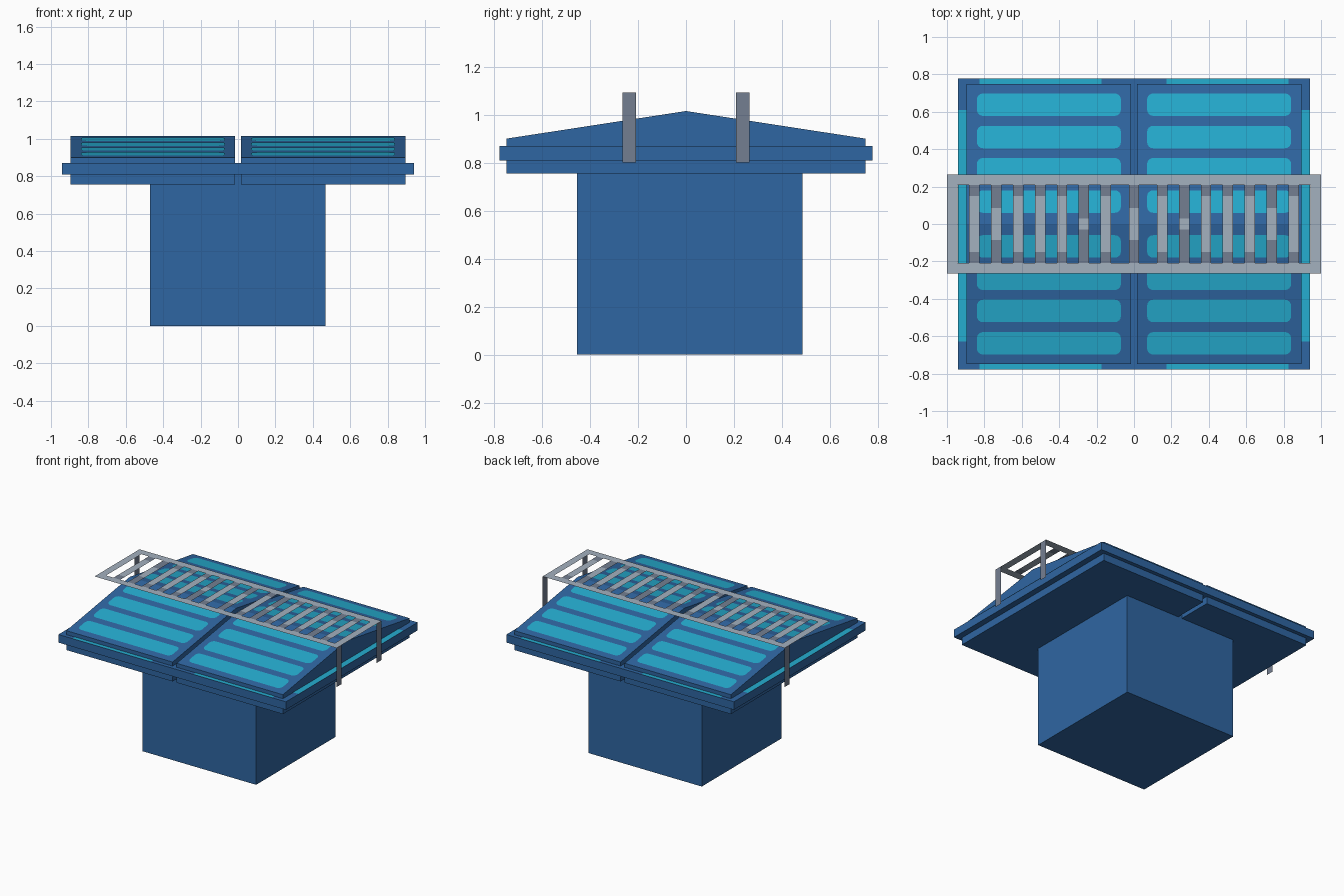
import bpy, bmesh, math

if "Cube" in bpy.data.objects:
    bpy.data.objects.remove(bpy.data.objects["Cube"])


def material(name, r, g, b):
    lin = lambda c: ((c / 255 + 0.055) / 1.055) ** 2.4
    m = bpy.data.materials.new(name)
    m.diffuse_color = (lin(r), lin(g), lin(b), 1)
    m.use_nodes = True
    m.node_tree.nodes["Principled BSDF"].inputs["Base Color"].default_value = m.diffuse_color
    return m


BLUE = material("blue", 47, 102, 162)
TEAL = material("turquoise", 37, 173, 208)
LIGHT = material("light grey", 164, 177, 191)
DARK = material("dark grey", 116, 127, 145)


def mesh_object(name, verts, faces, mat):
    me = bpy.data.meshes.new(name)
    me.from_pydata(verts, [], faces)
    me.materials.append(mat)
    ob = bpy.data.objects.new(name, me)
    bpy.context.collection.objects.link(ob)
    return ob


def prism(name, profile, x0, x1, mat):
    """Extrude a (y, z) profile along x."""
    n = len(profile)
    verts = [(x0, y, z) for y, z in profile] + [(x1, y, z) for y, z in profile]
    faces = [tuple(range(n)), tuple(range(n, 2 * n))]
    faces += [(i, (i + 1) % n, (i + 1) % n + n, i + n) for i in range(n)]
    ob = mesh_object(name, verts, faces, mat)
    bm = bmesh.new()
    bm.from_mesh(ob.data)
    bmesh.ops.recalc_face_normals(bm, faces=bm.faces)
    bm.to_mesh(ob.data)
    bm.free()
    return ob


def box(name, x0, x1, y0, y1, z0, z1, mat):
    return prism(name, [(y0, z0), (y1, z0), (y1, z1), (y0, z1)], x0, x1, mat)


def strip(name, x0, x1, y0, y1, z, mat):
    """Flat horizontal sheet."""
    return mesh_object(name, [(x0, y0, z), (x1, y0, z), (x1, y1, z), (x0, y1, z)],
                       [(0, 1, 2, 3)], mat)


def roof_z(y):
    return 1.015 - abs(y) * (1.015 - 0.90) / 0.748


def roof_panel(name, x0, x1, y0, y1, r=0.032):
    """Rounded painted panel lying on the roof slope."""
    verts = []
    corners = [(x1 - r, y1 - r, 0), (x0 + r, y1 - r, 90),
               (x0 + r, y0 + r, 180), (x1 - r, y0 + r, 270)]
    for cx, cy, start in corners:
        for k in range(5):
            a = math.radians(start + k * 22.5)
            y = cy + r * math.sin(a)
            verts.append((cx + r * math.cos(a), y, roof_z(y) + 0.002))
    mesh_object(name, verts, [tuple(range(len(verts)))], TEAL)


# Pedestal and broad middle slab
box("pedestal", -0.47, 0.467, -0.453, 0.485, 0, 0.81, BLUE)
box("middle_slab", -0.94, 0.94, -0.777, 0.777, 0.81, 0.87, BLUE)

# Two halves: lower plate, pitched roof, roof panels, ledge stripes
gable = [(-0.748, 0.87), (0.748, 0.87), (0.748, 0.90), (0, 1.015), (-0.748, 0.90)]
for s, side in ((-1, "left"), (1, "right")):
    def span(a, b):
        return sorted((s * a, s * b))
    box(f"lower_plate_{side}", *span(0.016, 0.895), -0.748, 0.748, 0.755, 0.81, BLUE)
    prism(f"roof_{side}", gable, *span(0.017, 0.895), BLUE)
    for i, yc in enumerate((0.12, 0.293, 0.465, 0.638)):
        for t, end in ((-1, "front"), (1, "back")):
            roof_panel(f"roof_panel_{side}_{end}_{i}", *span(0.07, 0.84),
                       t * yc - 0.06, t * yc + 0.06)
    strip(f"side_ledge_stripe_{side}", *span(0.895, 0.94), -0.628, 0.61, 0.872, TEAL)
    for t, end in ((-1, "front"), (1, "back")):
        strip(f"ledge_stripe_{side}_{end}", *span(0.175, 0.825),
              *sorted((t * 0.748, t * 0.777)), 0.872, TEAL)

# Sheet-thin rack over the ridge: rails, end bars, legs
TOP = 1.092
for t, end in ((-1, "front"), (1, "back")):
    y0, y1 = sorted((t * 0.208, t * 0.265))
    strip(f"rack_rail_{end}", -1, 1, y0, y1, TOP, LIGHT)
    for s, side in ((-1, "left"), (1, "right")):
        mesh_object(f"rack_leg_{side}_{end}",
                    [(s, s * y0, 0.8), (s, s * y1, 0.8), (s, s * y1, TOP), (s, s * y0, TOP)]
                    if s == t else
                    [(s, y0, 0.8), (s, y1, 0.8), (s, y1, TOP), (s, y0, TOP)],
                    [(0, 1, 2, 3)], DARK)
for s, side in ((-1, "left"), (1, "right")):
    strip(f"rack_end_bar_{side}", *sorted((s * 0.945, s)), -0.208, 0.208, TOP, LIGHT)

# Rungs: light middle, dark ends
light_half = {0: 0.085, 2: 0.03, 6: 0.085}
for i in range(8):
    x = 0 if i == 0 else 0.15 + (i - 1) * 0.1175
    h = light_half.get(i, 0.15)
    for s in ((1,) if i == 0 else (-1, 1)):
        xs = (s * x - 0.028, s * x + 0.028)
        strip(f"rung_{i}", *xs, -h, h, TOP, LIGHT)
        strip(f"rung_front_end_{i}", *xs, -0.208, -h, TOP, DARK)
        strip(f"rung_back_end_{i}", *xs, h, 0.208, TOP, DARK)
